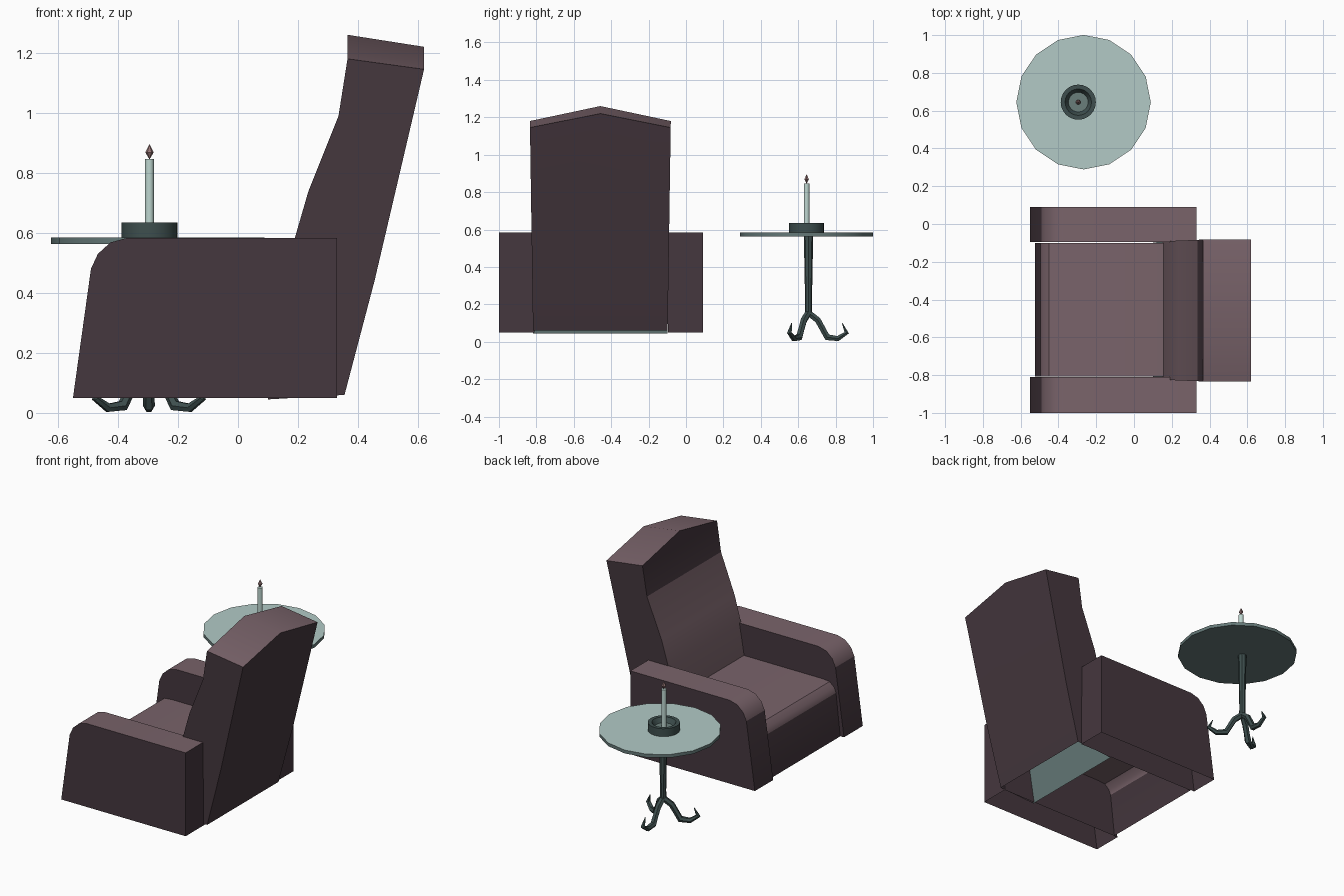
import bpy, bmesh, math
from mathutils import Vector

if "Cube" in bpy.data.objects:
    bpy.data.objects.remove(bpy.data.objects["Cube"])


def mat(name, rgb):
    m = bpy.data.materials.new(name)
    lin = [(c / 255 / 12.92 if c < 11 else ((c / 255 + 0.055) / 1.055) ** 2.4) for c in rgb]
    m.diffuse_color = (*lin, 1)
    m.use_nodes = True
    m.node_tree.nodes["Principled BSDF"].inputs["Base Color"].default_value = m.diffuse_color
    return m


MAROON = mat("dusty_maroon", (121, 99, 106))
SHADE = mat("dark_maroon", (69, 55, 62))
TEAL = mat("pale_teal", (178, 202, 198))
DULL = mat("dull_teal", (101, 121, 120))
DARK = mat("dark_iron", (62, 79, 78))
WAX = mat("candle_wax", (190, 214, 208))
DISH = mat("dish_floor", (106, 127, 123))
FLAME = mat("flame_rose", (150, 118, 118))


def finish(name, bm, *mats, angle=35):
    me = bpy.data.meshes.new(name)
    bm.to_mesh(me)
    bm.free()
    ob = bpy.data.objects.new(name, me)
    bpy.context.collection.objects.link(ob)
    for m in mats:
        me.materials.append(m)
    if angle:
        bpy.ops.object.select_all(action='DESELECT')
        ob.select_set(True)
        bpy.context.view_layer.objects.active = ob
        bpy.ops.object.shade_smooth_by_angle(angle=math.radians(angle))
    return ob


def two_tone(bm):
    """Lighter cloth on faces that lean upward, darker on the rest."""
    bmesh.ops.recalc_face_normals(bm, faces=bm.faces)
    bm.normal_update()
    top = max(bm.faces, key=lambda f: f.calc_center_median().z + abs(f.normal.z))
    if top.normal.z < 0:
        bmesh.ops.reverse_faces(bm, faces=bm.faces)
        bm.normal_update()
    for f in bm.faces:
        f.material_index = 0 if f.normal.z > .15 else 1


def slab(name, prof, y0, y1, skip):
    """Extrude an x-z profile along y, leaving out the listed sides."""
    bm = bmesh.new()
    a, b = ([bm.verts.new((x, y, z)) for x, z in prof] for y in (y0, y1))
    n = len(prof)
    bm.faces.new(a)
    bm.faces.new(b)
    for i in range(n):
        if i not in skip:
            j = (i + 1) % n
            bm.faces.new((a[i], a[j], b[j], b[i]))
    two_tone(bm)
    return finish(name, bm, MAROON, SHADE)


def lathe(name, cx, cy, prof, sides, mats, angle=35):
    """Turn an (r, z, material) profile; r = 0 gives a pole."""
    bm = bmesh.new()
    rings = []
    for r, z, _ in prof:
        rings.append([bm.verts.new((cx + r * math.cos(t), cy + r * math.sin(t), z))
                      for t in (2 * math.pi * k / sides for k in range(sides))] if r
                     else [bm.verts.new((cx, cy, z))] * sides)
    for (p, q), (_, _, mi) in zip(zip(rings, rings[1:]), prof):
        for k in range(sides):
            l = (k + 1) % sides
            f = bm.faces.new(list(dict.fromkeys((p[k], p[l], q[l], q[k]))))
            f.material_index = mi
    return finish(name, bm, *mats, angle=angle)


def leg(name, cx, cy, ang, path, sides=6):
    """Tapered tube along an (r, z, thickness) path in a radial plane."""
    bm = bmesh.new()
    out = Vector((math.cos(ang), math.sin(ang), 0))
    side = Vector((-out.y, out.x, 0))
    pts = [Vector((cx, cy, z)) + out * r for r, z, _ in path]
    rings = []
    for i, p in enumerate(pts):
        d = (pts[min(i + 1, len(pts) - 1)] - pts[max(i - 1, 0)]).normalized()
        up = d.cross(side)
        rings.append([bm.verts.new(p + path[i][2] * (side * math.cos(t) + up * math.sin(t)))
                      for t in (2 * math.pi * k / sides for k in range(sides))])
    for p, q in zip(rings, rings[1:]):
        for k in range(sides):
            l = (k + 1) % sides
            bm.faces.new((p[k], p[l], q[l], q[k]))
    bm.faces.new(rings[0])
    bm.faces.new(rings[-1])
    bmesh.ops.recalc_face_normals(bm, faces=bm.faces)
    return finish(name, bm, DARK)


# armrests: rounded front, open underneath
arm = [(-.55, .05), (-.49, .48), (-.467, .53), (-.425, .568), (-.37, .583), (.33, .583), (.33, .05)]
slab("armrest_left", arm, -.095, .09, {6})
slab("armrest_right", arm, -1.0, -.81, {6})

# seat: open underneath and behind
seat = [(-.525, .05), (-.495, .32), (-.482, .352), (-.45, .38), (-.40, .385), (.157, .385), (.10, .05)]
slab("seat", seat, -.808, -.1, {5, 6})

# backrest: flared sides, ridged top, open underneath, teal panel behind the seat
CY = -.458
back = [(.10, .045), (.152, .36), (.19, .585), (.235, .74), (.335, .99), (.365, 1.18),
        (.62, 1.145), (.455, .44), (.355, .06)]
bm = bmesh.new()
lo, hi = ([bm.verts.new((x, CY + s * (.359 + .015 * z), z)) for x, z in back] for s in (-1, 1))
front_peak, rear_peak = bm.verts.new((.365, CY, 1.26)), bm.verts.new((.62, CY, 1.22))
bm.faces.new(lo)
bm.faces.new(hi)
for i in range(8):
    j = i + 1
    if i == 5:
        bm.faces.new((lo[5], lo[6], rear_peak, front_peak))
        bm.faces.new((front_peak, rear_peak, hi[6], hi[5]))
    elif i == 4:
        bm.faces.new((lo[4], lo[5], front_peak, hi[5], hi[4]))
    elif i == 6:
        bm.faces.new((lo[6], lo[7], hi[7], hi[6], rear_peak))
    else:
        bm.faces.new((lo[i], lo[j], hi[j], hi[i]))
two_tone(bm)
for f in bm.faces:
    if max(v.co.z for v in f.verts) < .37:
        f.material_index = 2
finish("backrest", bm, MAROON, SHADE, DULL)

# side table: round top, post and three clawed legs
lathe("table_top", -.267, .645, [(0, .563, 1), (.356, .563, 1), (.356, .584, 0), (0, .584, 0)],
      16, [TEAL, DULL])
PX, PY = -.297, .655
lathe("table_post", PX, PY, [(0, .13, 0), (.02, .145, 0), (.018, .2, 0), (.025, .563, 0)], 8, [DARK])
claw = [(0, .155, .018), (.05, .115, .019), (.075, .07, .018), (.1, .024, .02),
        (.157, .017, .016), (.204, .048, .014), (.18, .10, .002)]
for k in range(3):
    leg(f"table_leg_{k + 1}", PX, PY, math.pi / 2 + k * 2 * math.pi / 3, claw)

# candle in a shallow dish
KX, KY = -.295, .645
lathe("candle_dish", KX, KY, [(0, .585, 0), (.093, .585, 0), (.093, .635, 0), (.07, .635, 0),
                              (.052, .606, 1), (0, .606, 1)], 24, [DARK, DISH])
lathe("candle", KX, KY, [(.015, .6, 0), (.015, .846, 0), (0, .846, 0)], 12, [WAX])
lathe("flame", KX, KY, [(0, .845, 0), (.014, .868, 0), (0, .896, 0)], 6, [FLAME], angle=0)
